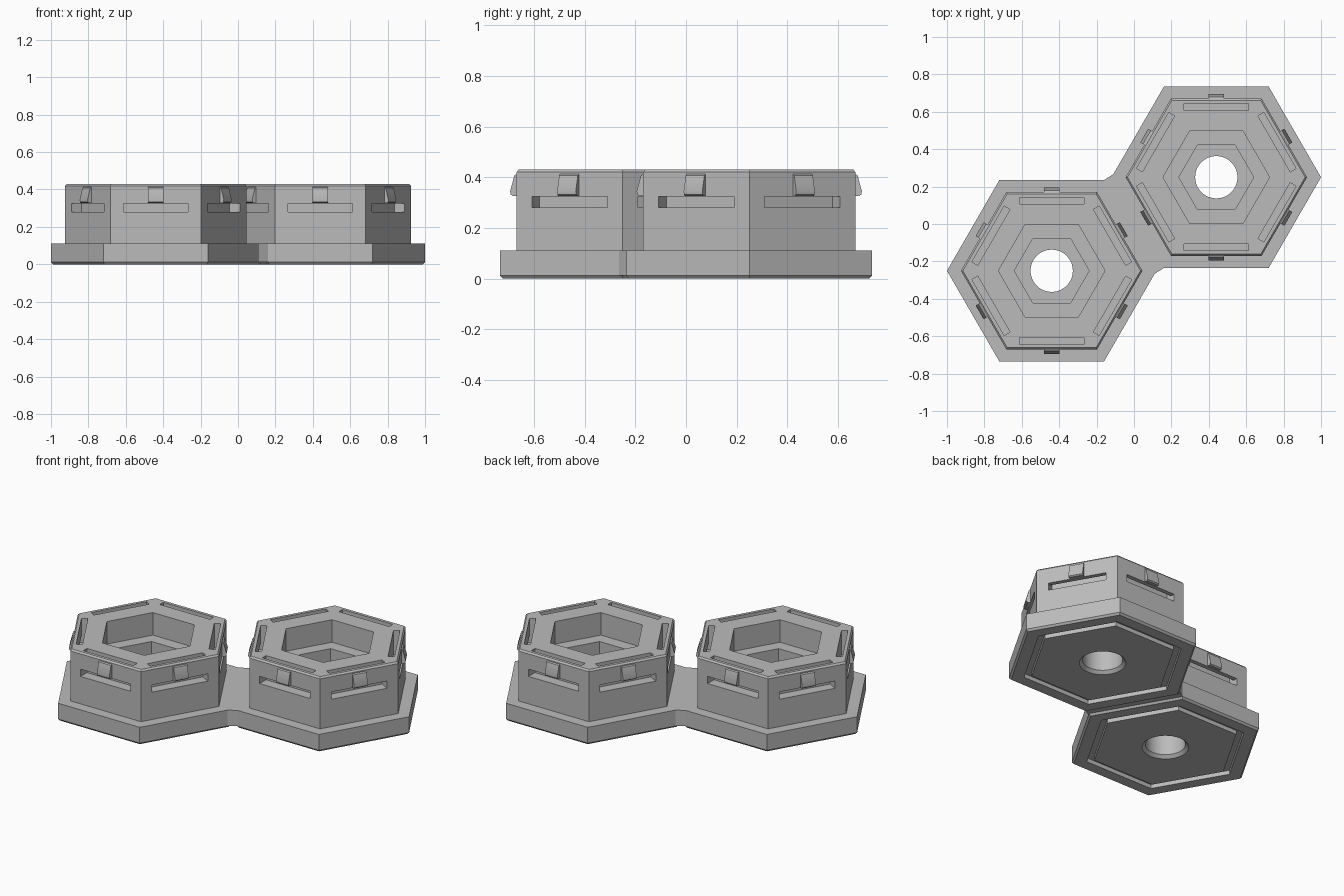
import bpy, bmesh, math
from mathutils import Matrix

cube = bpy.data.objects.get("Cube")
if cube:
    bpy.data.objects.remove(cube, do_unlink=True)

grey = bpy.data.materials.new("plain grey")
grey.use_nodes = True
GREY = (0.5, 0.5, 0.5, 1)
grey.diffuse_color = GREY
grey.node_tree.nodes["Principled BSDF"].inputs["Base Color"].default_value = GREY


def make_object(name, bm):
    bmesh.ops.recalc_face_normals(bm, faces=bm.faces)
    mesh = bpy.data.meshes.new(name)
    bm.to_mesh(mesh)
    bm.free()
    mesh.materials.append(grey)
    obj = bpy.data.objects.new(name, mesh)
    bpy.context.scene.collection.objects.link(obj)
    return obj


def loft(name, rings, sides=6, closed=False):
    """Stack regular polygons given as (radius, height)."""
    bm = bmesh.new()
    loops = []
    for r, z in rings:
        angles = [math.tau * i / sides for i in range(sides)]
        loops.append([bm.verts.new((r * math.cos(a), r * math.sin(a), z)) for a in angles])
    pairs = list(zip(loops, loops[1:]))
    if closed:
        pairs.append((loops[-1], loops[0]))
    else:
        bm.faces.new(loops[0])
        bm.faces.new(loops[-1])
    for low, high in pairs:
        for i in range(sides):
            j = (i + 1) % sides
            bm.faces.new((low[i], low[j], high[j], high[i]))
    return make_object(name, bm)


def on_each_wall(name, profile, width):
    """Extrude a (distance, height) profile sideways on all six walls."""
    bm = bmesh.new()
    for k in range(6):
        turn = Matrix.Rotation(math.radians(30 + 60 * k), 3, "Z")
        ends = []
        for side in (-width / 2, width / 2):
            ends.append([bm.verts.new(turn @ Matrix.Translation((r, side, z)).translation)
                         for r, z in profile])
            bm.faces.new(ends[-1])
        n = len(profile)
        for i in range(n):
            j = (i + 1) % n
            bm.faces.new((ends[0][i], ends[0][j], ends[1][j], ends[1][i]))
    return make_object(name, bm)


def cut(target, cutter):
    mod = target.modifiers.new("cut", "BOOLEAN")
    mod.operation = "DIFFERENCE"
    mod.solver = "EXACT"
    mod.object = cutter
    graph = bpy.context.evaluated_depsgraph_get()
    result = bpy.data.meshes.new_from_object(target.evaluated_get(graph))
    target.modifiers.clear()
    target.data = result
    bpy.data.objects.remove(cutter, do_unlink=True)


# Flanged hexagonal housing
housing = loft("right_housing", [(0.548, 0), (0.56, 0.012), (0.56, 0.11),
                                 (0.485, 0.11), (0.485, 0.42), (0.475, 0.43)])
# Stepped pocket, round bore with countersink, and underside groove
cut(housing, loft("pocket_cutter", [(0.2, 0.15), (0.2, 0.29), (0.285, 0.29), (0.285, 0.5)]))
cut(housing, loft("bore_cutter", [(0.141, -0.01), (0.113, 0.018), (0.113, 0.2)], sides=48))
cut(housing, loft("groove_cutter", [(0.425, -0.1), (0.47, -0.1), (0.47, 0.025),
                                    (0.425, 0.025)], closed=True))
# L-shaped channels joining the top slots to the wall slots
cut(housing, on_each_wall("channel_cutter", [(0.46, 0.28), (0.46, 0.325), (0.393, 0.325),
                                             (0.393, 0.5), (0.357, 0.5), (0.357, 0.28)], 0.345))

# Snap clips on the walls
clips = on_each_wall("right_clips", [(0.41, 0.327), (0.436, 0.327), (0.443, 0.333),
                                     (0.445, 0.345), (0.428, 0.408), (0.41, 0.418)], 0.085)

# Place the pair of housings
bpy.ops.object.select_all(action="DESELECT")
for part in (housing, clips):
    part.select_set(True)
bpy.context.view_layer.objects.active = housing
bpy.ops.object.shade_smooth_by_angle(angle=math.radians(25))
for part in (housing, clips):
    twin = part.copy()
    twin.name = part.name.replace("right", "left")
    bpy.context.scene.collection.objects.link(twin)
    part.location = (-0.44, -0.25, 0)
    twin.location = (0.44, 0.25, 0)

# Bridge joining the two flanges
bm = bmesh.new()
outline = [(-0.16, 0.235), (0.112, -0.265), (0.16, -0.235), (-0.112, 0.265)]
base = bm.faces.new([bm.verts.new((x, y, 0.012)) for x, y in outline])
top = bmesh.ops.extrude_face_region(bm, geom=[base])["geom"]
bmesh.ops.translate(bm, vec=(0, 0, 0.098),
                    verts=[v for v in top if isinstance(v, bmesh.types.BMVert)])
if not any(f.normal.z < 0 and f.calc_center_median().z < 0.02 for f in bm.faces):
    bm.faces.ensure_lookup_table()
make_object("bridge", bm)
